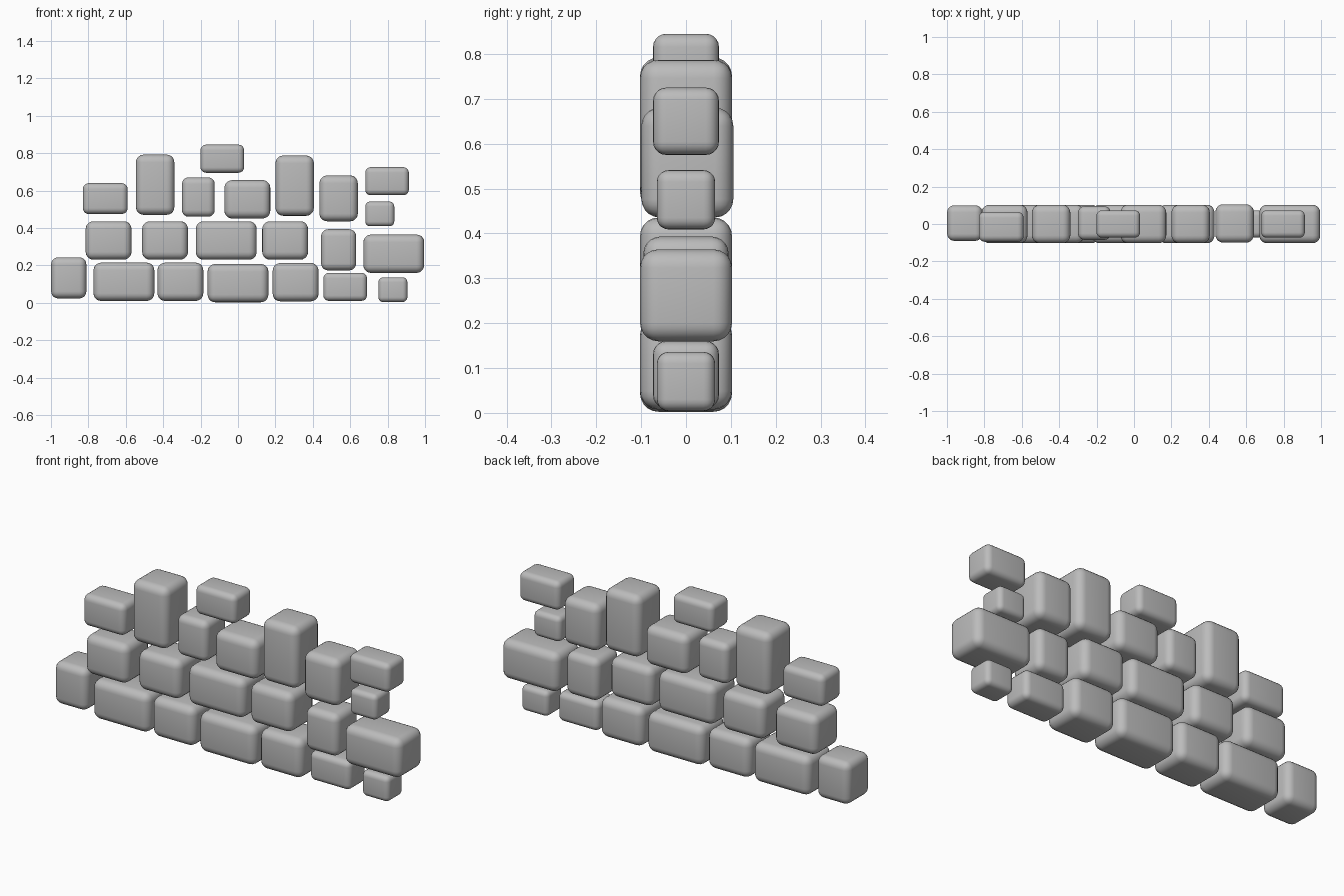
import bpy
import bmesh
from mathutils import Matrix, Vector

if "Cube" in bpy.data.objects:
    bpy.data.objects.remove(bpy.data.objects["Cube"], do_unlink=True)

# One grey stone material
stone_grey = bpy.data.materials.new("stone_grey")
stone_grey.use_nodes = True
grey = (0.5, 0.5, 0.5, 1)
stone_grey.diffuse_color = grey
stone_grey.node_tree.nodes["Principled BSDF"].inputs["Base Color"].default_value = grey

# Width, depth and height of each kind of stone
SIZES = {
    "long_stone": (0.325, 0.205, 0.205),
    "block_stone": (0.245, 0.205, 0.205),
    "tall_stone": (0.205, 0.205, 0.322),
    "broad_stone": (0.205, 0.205, 0.245),
    "upright_stone": (0.188, 0.19, 0.22),
    "narrow_stone": (0.175, 0.18, 0.21),
    "thick_flat_stone": (0.24, 0.16, 0.165),
    "flat_stone": (0.233, 0.147, 0.15),
    "small_stone": (0.155, 0.13, 0.132),
}


def add_stone(name, kind, x, z, y=0):
    """A box with generously rounded edges, centred on x, y, z."""
    size = Vector(SIZES[kind])
    bm = bmesh.new()
    bmesh.ops.create_cube(bm, size=1, matrix=Matrix.Diagonal(size).to_4x4())
    bmesh.ops.bevel(bm, geom=bm.edges[:], offset=0.2 * min(size), segments=5,
                    profile=0.5, affect="EDGES", clamp_overlap=True)
    mesh = bpy.data.meshes.new(name)
    bm.to_mesh(mesh)
    bm.free()
    mesh.materials.append(stone_grey)
    stone = bpy.data.objects.new(name, mesh)
    stone.location = (x, y, z)
    bpy.context.collection.objects.link(stone)
    bpy.ops.object.select_all(action="DESELECT")
    stone.select_set(True)
    bpy.context.view_layer.objects.active = stone
    bpy.ops.object.shade_smooth_by_angle()


# Courses of the wall: kind, x, z (and y where a stone sits off the middle)
COURSES = {
    "bottom": [
        ("upright_stone", -0.905, 0.133, 0.005),
        ("long_stone", -0.61, 0.112),
        ("block_stone", -0.308, 0.112),
        ("long_stone", 0, 0.105),
        ("block_stone", 0.308, 0.11),
        ("flat_stone", 0.573, 0.085),
        ("small_stone", 0.828, 0.07),
    ],
    "middle": [
        ("block_stone", -0.692, 0.333),
        ("block_stone", -0.39, 0.333),
        ("long_stone", -0.063, 0.333),
        ("block_stone", 0.252, 0.333),
        ("upright_stone", 0.538, 0.283),
        ("long_stone", 0.833, 0.262),
    ],
    "upper": [
        ("thick_flat_stone", -0.71, 0.557, -0.015),
        ("tall_stone", -0.443, 0.631),
        ("narrow_stone", -0.212, 0.565, 0.005),
        ("block_stone", 0.05, 0.553),
        ("tall_stone", 0.303, 0.626),
        ("broad_stone", 0.538, 0.558, 0.003),
        ("small_stone", 0.758, 0.475),
    ],
    "top": [
        ("flat_stone", -0.084, 0.77),
        ("flat_stone", 0.797, 0.65),
    ],
}
for course, stones in COURSES.items():
    for number, (kind, *place) in enumerate(stones, 1):
        add_stone(f"{course}_{kind}_{number}", kind, *place)
